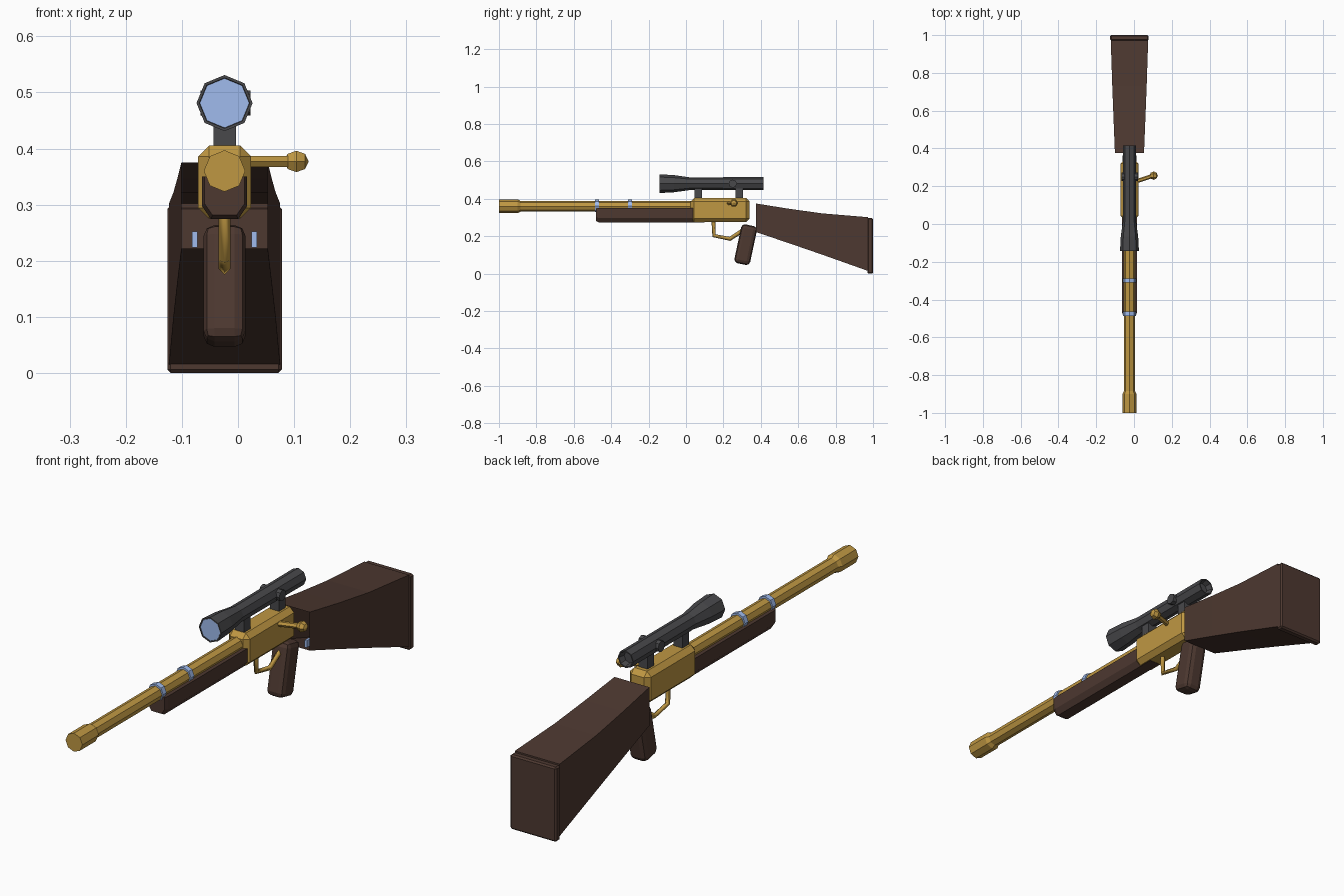
import bpy, bmesh
from math import sin, cos, pi, radians
from mathutils import Vector

if "Cube" in bpy.data.objects:
    bpy.data.objects.remove(bpy.data.objects["Cube"])

CX = -0.024  # rifle centre line


def material(name, rgb):
    m = bpy.data.materials.new(name)
    m.diffuse_color = (*rgb, 1)
    m.use_nodes = True
    m.node_tree.nodes["Principled BSDF"].inputs["Base Color"].default_value = m.diffuse_color
    return m


GOLD = material("gold", (0.52, 0.31, 0.055))
WOOD = material("wood", (0.075, 0.04, 0.03))
DARK = material("dark_metal", (0.065, 0.065, 0.07))
BLUE = material("glass_blue", (0.35, 0.5, 0.85))


def loft(name, rings, mat, cap_start=True, cap_end=True):
    """Skin a list of point rings into one object."""
    bm = bmesh.new()
    rows = [[bm.verts.new(p) for p in r] for r in rings]
    n = len(rows[0])
    for a, b in zip(rows, rows[1:]):
        for i in range(n):
            bm.faces.new((a[i], a[(i + 1) % n], b[(i + 1) % n], b[i]))
    if cap_start:
        bm.faces.new(rows[0][::-1])
    if cap_end:
        bm.faces.new(rows[-1])
    bmesh.ops.recalc_face_normals(bm, faces=bm.faces)
    me = bpy.data.meshes.new(name)
    bm.to_mesh(me)
    bm.free()
    me.materials.append(mat)
    ob = bpy.data.objects.new(name, me)
    bpy.context.collection.objects.link(ob)
    return ob


def turned(name, profile, z, mat):
    """Eight-sided turning along y from (y, radius) pairs."""
    rings = [[(CX + r * sin(k * pi / 4), y, z + r * cos(k * pi / 4)) for k in range(8)]
             for y, r in profile]
    return loft(name, rings, mat)


def rod(name, a, b, r, mat, sides=8):
    """Straight rod between two points."""
    a, b = Vector(a), Vector(b)
    q = (b - a).to_track_quat('Z', 'Y')
    ring = [q @ Vector((r * cos(2 * pi * k / sides), r * sin(2 * pi * k / sides), 0))
            for k in range(sides)]
    return loft(name, [[p + v for v in ring] for p in (a, b)], mat)


def box(name, loc, size, mat, bevel=0, tilt=0, segments=1):
    x, y, z = (s / 2 for s in size)
    base = [(-x, -y), (x, -y), (x, y), (-x, y)]
    ob = loft(name, [[(*p, h) for p in base] for h in (-z, z)], mat)
    ob.location = loc
    ob.rotation_euler.x = tilt
    if bevel:
        mod = ob.modifiers.new("bevel", 'BEVEL')
        mod.width = bevel
        mod.segments = segments
    return ob


# Barrel with muzzle and bands
turned("barrel", [(-1, 0.037), (-0.9, 0.037), (-0.885, 0.029), (0.06, 0.029)], 0.36, GOLD)
for i, y in enumerate((-0.475, -0.30)):
    turned(f"barrel_band_{i}", [(y - 0.011, 0.034), (y + 0.011, 0.034)], 0.363, BLUE)

# Fore-end: rounded-under section, slightly shrunk at the nose
half = [(0.040, 0.35), (0.040, 0.297), (0.024, 0.274)]
section = half + [(-x, z) for x, z in reversed(half)]
loft("fore_end", [[(CX + x * s, y, 0.35 + (z - 0.35) * s) for x, z in section]
                  for y, s in ((-0.48, 0.9), (-0.465, 1), (0.10, 1))], WOOD)

# Receiver
box("receiver", (CX, 0.182, 0.34), (0.094, 0.315, 0.13), GOLD, 0.019)

# Scope: flared front, recessed rear, lens and posts
turned("scope", [(-0.13, 0.042), (-0.142, 0.045), (-0.142, 0.05), (-0.065, 0.046),
                 (0.02, 0.034), (0.415, 0.035), (0.415, 0.030), (0.39, 0.024)], 0.481, DARK)
turned("scope_lens", [(-0.1405, 0.044), (-0.132, 0.043)], 0.481, BLUE)
for i, y in enumerate((0.065, 0.285)):
    box(f"scope_post_{i}", (CX, y, 0.43), (0.04, 0.04, 0.07), DARK)
rod("scope_side_knob", (CX - 0.043, 0.25, 0.481), (CX + 0.046, 0.25, 0.481), 0.022, DARK)

# Bolt handle with faceted knob
rod("bolt_handle", (0.0, 0.222, 0.377), (0.10, 0.255, 0.377), 0.011, GOLD, 6)
bpy.ops.mesh.primitive_uv_sphere_add(segments=6, ring_count=4, radius=0.022,
                                     location=(0.104, 0.256, 0.377), rotation=(0, pi / 2, 0))
knob = bpy.context.object
knob.name = "bolt_knob"
knob.data.materials.append(GOLD)

# Trigger guard: square bar bent along a path
path = [(0.147, 0.285), (0.150, 0.203), (0.235, 0.186), (0.305, 0.232)]
cu = bpy.data.curves.new("trigger_guard", 'CURVE')
cu.dimensions = '3D'
cu.bevel_depth = 0.011
cu.bevel_resolution = 0
cu.use_fill_caps = True
sp = cu.splines.new('POLY')
sp.points.add(len(path) - 1)
for p, (y, z) in zip(sp.points, path):
    p.co = (CX, y, z, 1)
cu.materials.append(GOLD)
bpy.context.collection.objects.link(bpy.data.objects.new("trigger_guard", cu))

# Pistol grip
box("grip", (CX, 0.319, 0.155), (0.075, 0.086, 0.212), WOOD, 0.02, radians(-12), 2)

# Shoulder stock: hollow, open at the front
stock = [(0.375, 0.077, 0.222, 0.375), (0.55, 0.084, 0.163, 0.347),
         (0.73, 0.091, 0.101, 0.322), (0.972, 0.099, 0.015, 0.302)]
loft("stock", [[(CX - w, y, lo), (CX + w, y, lo), (CX + w, y, hi), (CX - w, y, hi)]
               for y, w, lo, hi in stock], WOOD, cap_start=False)
box("butt_pad", (CX, 0.985, 0.149), (0.204, 0.03, 0.298), WOOD, 0.006)

# Small plates just inside the stock opening
for i, s in enumerate((-1, 1)):
    box(f"stock_plate_{i}", (CX + s * 0.053, 0.415, 0.238), (0.01, 0.06, 0.028), BLUE)
